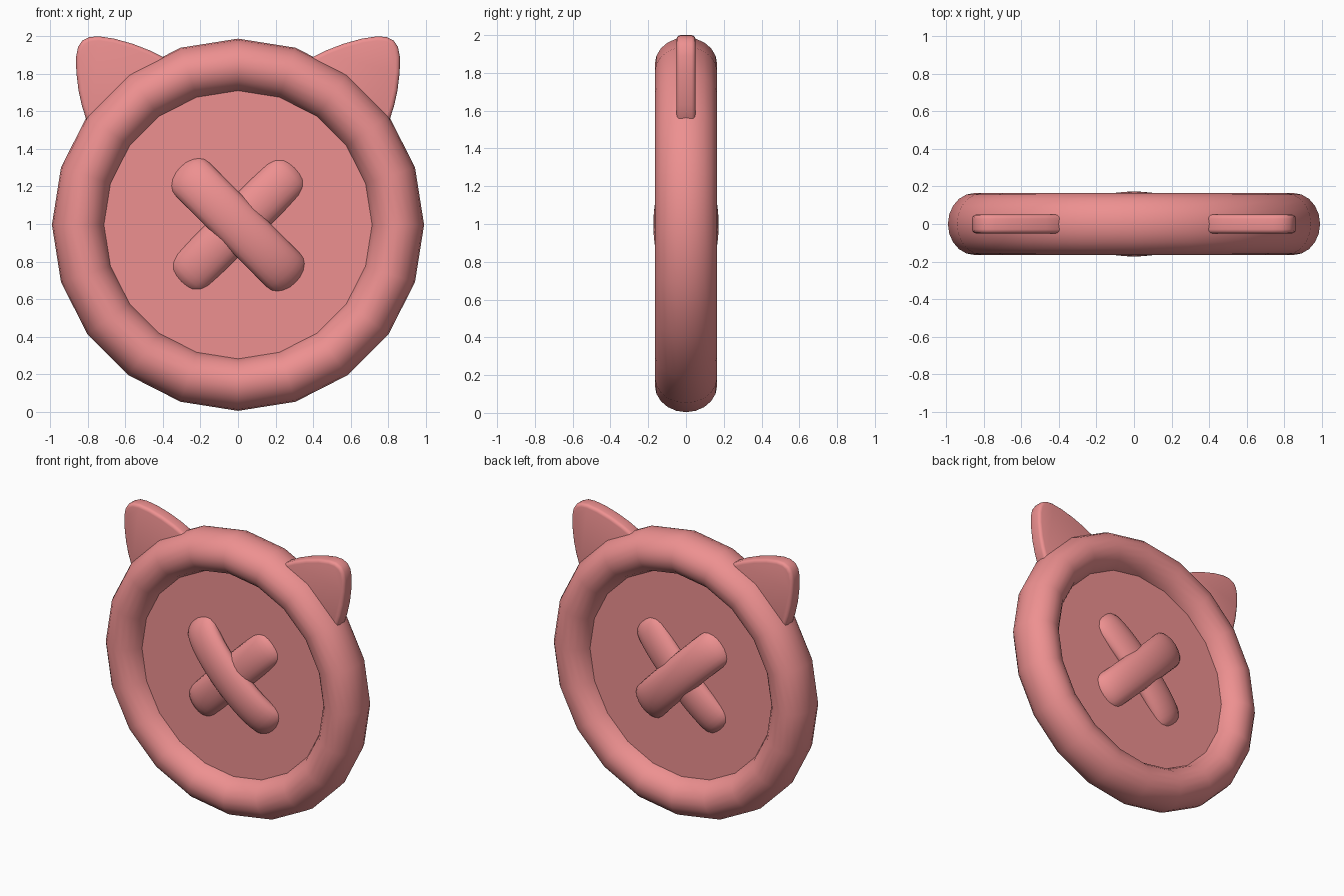
import bpy, bmesh, math
from mathutils import Vector

if "Cube" in bpy.data.objects:
    bpy.data.objects.remove(bpy.data.objects["Cube"])

CENTRE = Vector((0, 0, 0.996))
X, Y, Z = Vector((1, 0, 0)), Vector((0, 1, 0)), Vector((0, 0, 1))

mat = bpy.data.materials.new("salmon_pink")
mat.diffuse_color = (0.85, 0.28, 0.28, 1)
mat.use_nodes = True
mat.node_tree.nodes["Principled BSDF"].inputs["Base Color"].default_value = mat.diffuse_color


def finish(name, bm, angle):
    bmesh.ops.recalc_face_normals(bm, faces=bm.faces)
    me = bpy.data.meshes.new(name)
    bm.to_mesh(me)
    bm.free()
    ob = bpy.data.objects.new(name, me)
    bpy.context.collection.objects.link(ob)
    me.materials.append(mat)
    bpy.ops.object.select_all(action='DESELECT')
    ob.select_set(True)
    bpy.context.view_layer.objects.active = ob
    bpy.ops.object.shade_smooth_by_angle(angle=math.radians(angle))
    return ob


def closed_tube(name, u, v, a, b, thick, width, n, m):
    """Oval tube swept round an ellipse (a, b) lying in the plane of u and v."""
    bm = bmesh.new()
    side = u.cross(v)
    rings = []
    for i in range(n):
        t = 2 * math.pi * i / n
        p = CENTRE + u * (a * math.cos(t)) + v * (b * math.sin(t))
        out = (u * (b * math.cos(t)) + v * (a * math.sin(t))).normalized()
        rings.append([bm.verts.new(p + out * (thick * math.cos(2 * math.pi * j / m))
                                   + side * (width * math.sin(2 * math.pi * j / m)))
                      for j in range(m)])
    for i in range(n):
        r0, r1 = rings[i], rings[(i + 1) % n]
        for j in range(m):
            k = (j + 1) % m
            bm.faces.new((r0[j], r0[k], r1[k], r1[j]))
    return finish(name, bm, 50)


def slab(name, pts, half, bevel=0.0):
    """Outline in x/z extruded to +-half in y, with optional rounded rims."""
    bm = bmesh.new()
    face = bm.faces.new([bm.verts.new((x, -half, z)) for x, z in pts])
    ext = bmesh.ops.extrude_face_region(bm, geom=[face])
    bmesh.ops.translate(bm, vec=(0, 2 * half, 0),
                        verts=[e for e in ext["geom"] if isinstance(e, bmesh.types.BMVert)])
    if bevel:
        rims = [e for e in bm.edges if abs(e.verts[0].co.y - e.verts[1].co.y) < 1e-5]
        bmesh.ops.bevel(bm, geom=rims, offset=bevel, segments=3, profile=0.5, affect='EDGES')
    return finish(name, bm, 40)


# Thick 20-sided rim
closed_tube("rim", X, Z, 0.850, 0.850, 0.142, 0.165, 20, 20)

# Flat centre plate
slab("centre_plate", [(0.8 * math.cos(math.pi * i / 10), CENTRE.z + 0.8 * math.sin(math.pi * i / 10))
                      for i in range(20)], 0.05)

# Crossed thread loops, one riding over the other on both faces
closed_tube("thread_over", (X - Z).normalized(), Y, 0.378, 0.103, 0.070, 0.127, 40, 20)
closed_tube("thread_under", (X + Z).normalized(), Y, 0.378, 0.062, 0.070, 0.122, 40, 20)

# Pair of pointed ears
EAR = [(0.35, 1.84), (0.39, 1.885), (0.47, 1.925), (0.56, 1.96), (0.66, 1.988), (0.74, 2.0),
       (0.79, 1.997), (0.83, 1.978), (0.853, 1.943), (0.863, 1.89), (0.862, 1.81),
       (0.85, 1.71), (0.832, 1.63), (0.81, 1.56), (0.77, 1.50)]
for label, s in (("right", 1), ("left", -1)):
    slab("ear_" + label, [(s * x, z) for x, z in EAR], 0.05, 0.022)
